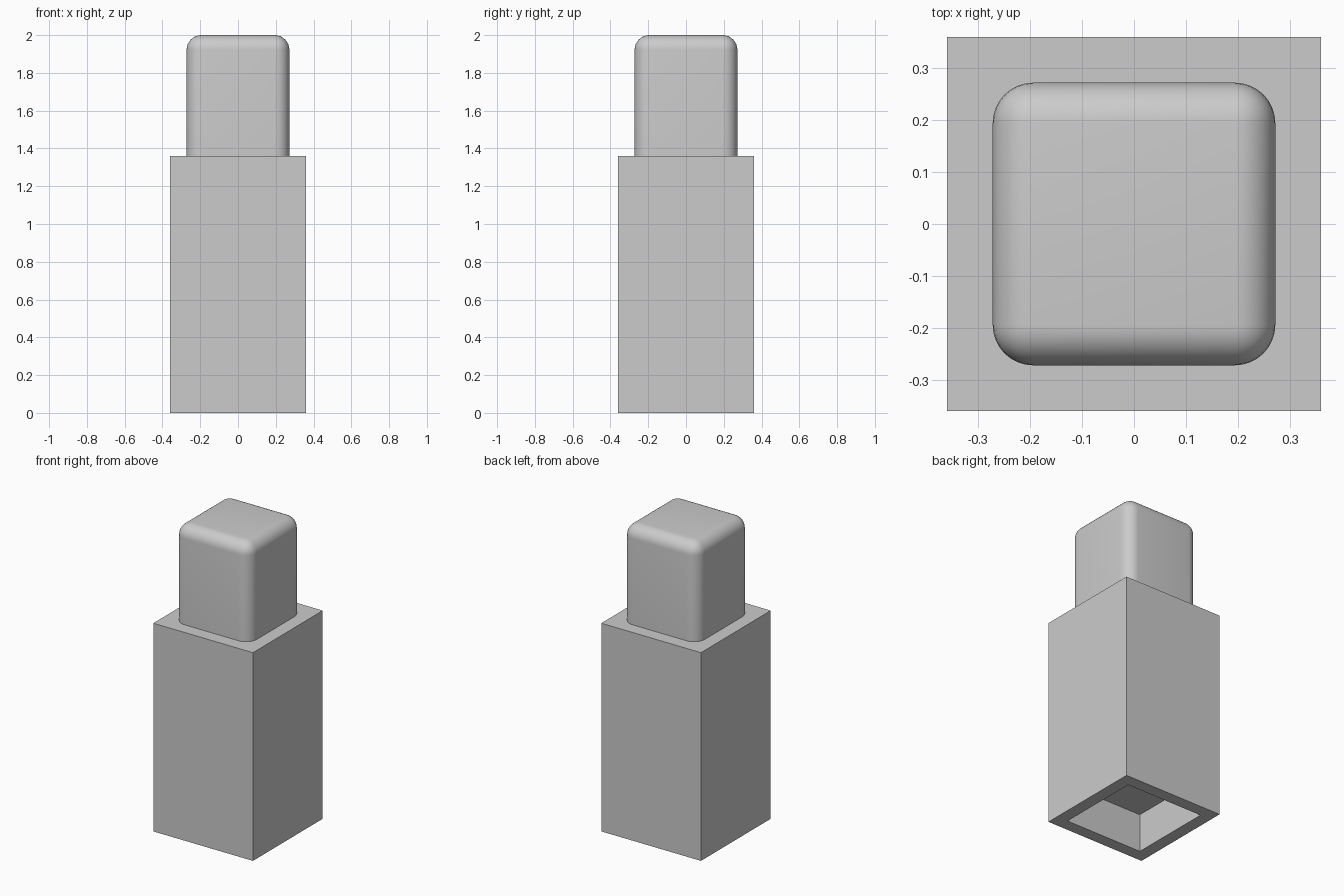
import bpy
import bmesh
import math

cube = bpy.data.objects.get("Cube")
if cube:
    bpy.data.objects.remove(cube, do_unlink=True)

GREY = (0.6, 0.6, 0.6, 1.0)
BODY_HALF, BODY_TOP = 0.36, 1.36
SOCKET_HALF, SOCKET_DEPTH = 0.246, 0.25
KNOB_HALF, KNOB_TOP, KNOB_RADIUS = 0.272, 2.0, 0.078

grey = bpy.data.materials.new("plain grey")
grey.use_nodes = True
grey.diffuse_color = GREY
grey.node_tree.nodes["Principled BSDF"].inputs["Base Color"].default_value = GREY


def box(name, half, bottom, top, edit=None):
    """Square upright block, optionally edited before it becomes a mesh."""
    bm = bmesh.new()
    bmesh.ops.create_cube(bm, size=1)
    for v in bm.verts:
        v.co.x *= 2 * half
        v.co.y *= 2 * half
        v.co.z = bottom if v.co.z < 0 else top
    if edit:
        edit(bm)
    mesh = bpy.data.meshes.new(name)
    bm.to_mesh(mesh)
    bm.free()
    mesh.materials.append(grey)
    obj = bpy.data.objects.new(name, mesh)
    bpy.context.collection.objects.link(obj)
    return obj


def sink_socket(bm):
    """Inset the underside and push it up into a square recess."""
    bm.normal_update()
    under = min(bm.faces, key=lambda f: f.calc_center_median().z)
    bmesh.ops.inset_region(bm, faces=[under], thickness=BODY_HALF - SOCKET_HALF)
    ceiling = bmesh.ops.extrude_discrete_faces(bm, faces=[under])["faces"][0]
    for v in ceiling.verts:
        v.co.z += SOCKET_DEPTH


def round_edges(bm):
    """Round the upright and top edges; the bottom rim stays flat."""
    edges = [e for e in bm.edges if max(v.co.z for v in e.verts) > BODY_TOP + 0.01]
    bmesh.ops.bevel(bm, geom=edges, offset=KNOB_RADIUS, segments=8,
                    profile=0.5, affect='EDGES')


# Square body with a recess in its underside
box("body", BODY_HALF, 0, BODY_TOP, sink_socket)

# Rounded knob standing on the body
knob = box("knob", KNOB_HALF, BODY_TOP, KNOB_TOP, round_edges)
bpy.ops.object.select_all(action='DESELECT')
knob.select_set(True)
bpy.context.view_layer.objects.active = knob
bpy.ops.object.shade_smooth_by_angle(angle=math.radians(30))
